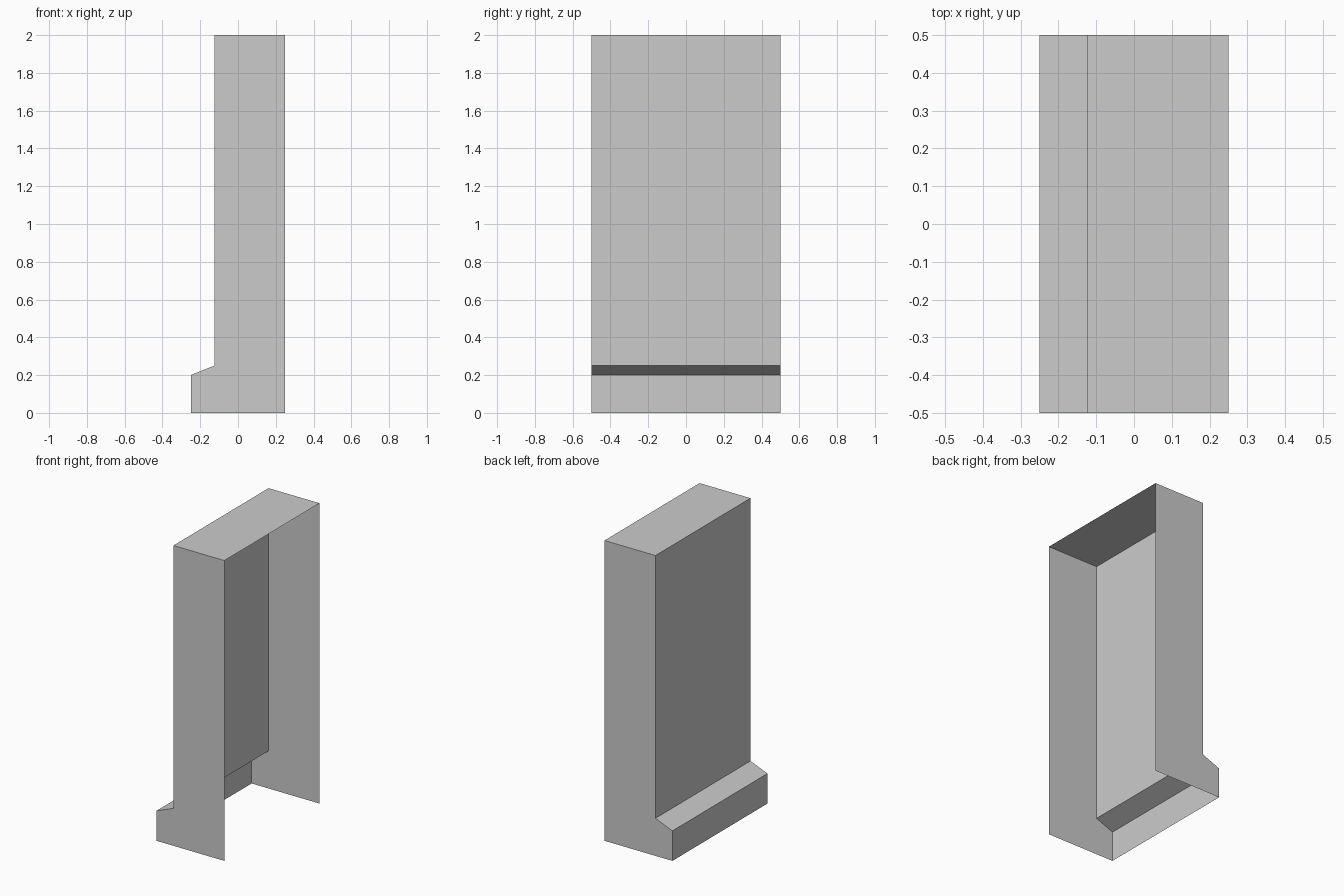
import bpy
import bmesh

# Remove the default cube
cube = bpy.data.objects.get("Cube")
if cube:
    bpy.data.objects.remove(cube, do_unlink=True)

# Single plain grey
grey = bpy.data.materials.new("plain_grey")
grey.use_nodes = True
colour = (0.6, 0.6, 0.6, 1)
grey.diffuse_color = colour
grey.node_tree.nodes["Principled BSDF"].inputs["Base Color"].default_value = colour

HALF_DEPTH = 0.5

# Side outline (x, z): foot, sloped ledge, wall, top, open edge
outline = [(-0.25, 0), (-0.25, 0.2), (-0.125, 0.25),
           (-0.125, 2), (0.25, 2), (0.25, 0)]

bm = bmesh.new()
front = [bm.verts.new((x, -HALF_DEPTH, z)) for x, z in outline]
back = [bm.verts.new((x, HALF_DEPTH, z)) for x, z in outline]

# End panels, with outward normals
bm.faces.new(reversed(front))
bm.faces.new(back)

# Foot, ledge, wall and top sheets; the +x side and the bottom stay open
for i in range(len(outline) - 2):
    bm.faces.new((front[i], front[i + 1], back[i + 1], back[i]))

bm.normal_update()
mesh = bpy.data.meshes.new("open_wall_shell")
bm.to_mesh(mesh)
bm.free()
mesh.materials.append(grey)

shell = bpy.data.objects.new("open_wall_shell", mesh)
bpy.context.collection.objects.link(shell)
